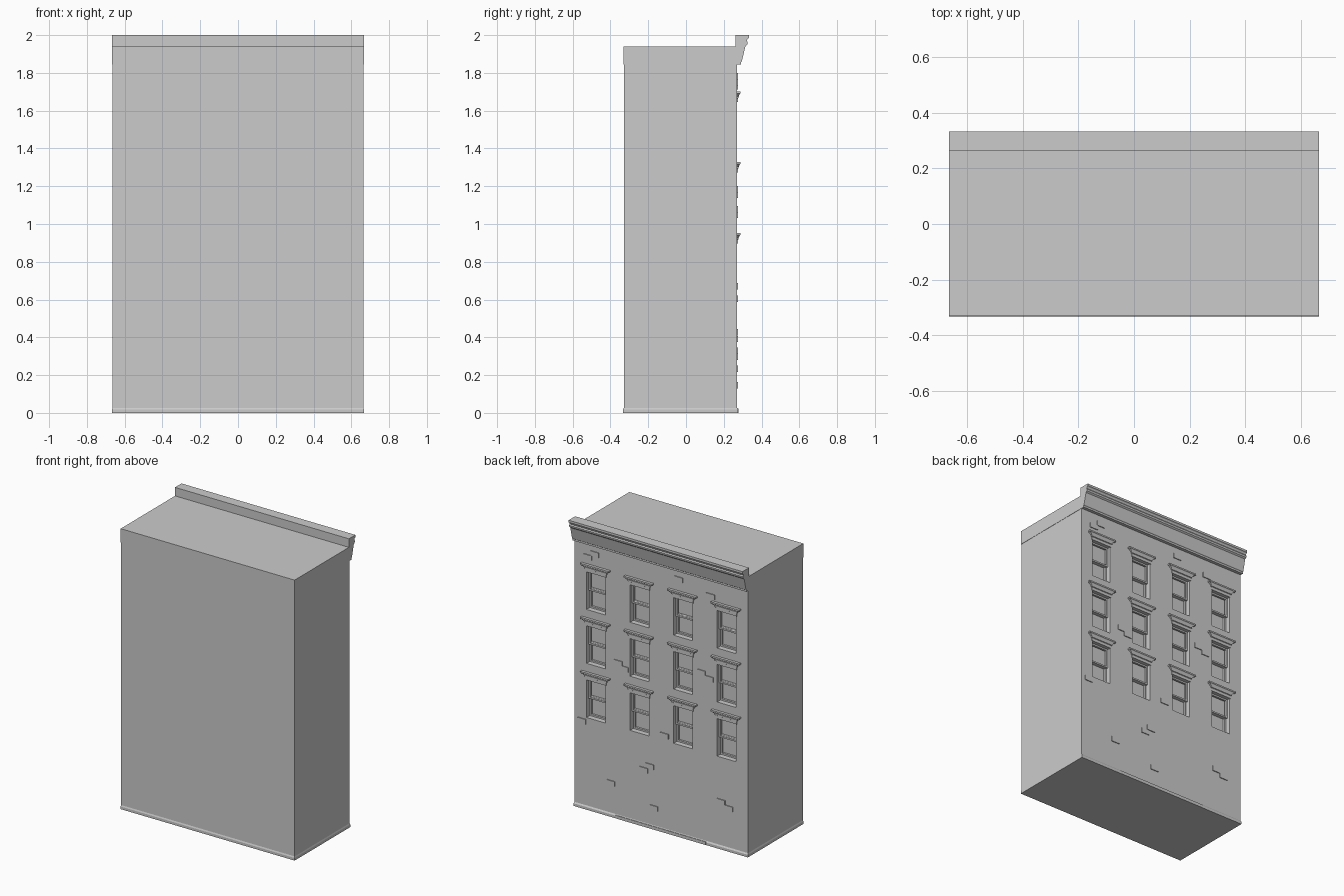
import bpy, bmesh

if "Cube" in bpy.data.objects:
    bpy.data.objects.remove(bpy.data.objects["Cube"])

FACE = 0.27                      # y of the decorated facade
COLS = [-0.5, -0.167, 0.167, 0.5]
SILLS = [0.635, 1.01, 1.383]     # bottom of each window row
W, H = 0.145, 0.262              # window opening


def add_object(name, bm):
    bmesh.ops.recalc_face_normals(bm, faces=bm.faces)
    mesh = bpy.data.meshes.new(name)
    bm.to_mesh(mesh)
    bm.free()
    obj = bpy.data.objects.new(name, mesh)
    bpy.context.collection.objects.link(obj)
    return obj


def loft(bm, rings):
    # stacked rectangles (x0, x1, y0, y1, z), capped at both ends
    loops = []
    for x0, x1, y0, y1, z in rings:
        loops.append([bm.verts.new(p) for p in
                      ((x0, y0, z), (x1, y0, z), (x1, y1, z), (x0, y1, z))])
    for a, b in zip(loops, loops[1:]):
        for i in range(4):
            j = (i + 1) % 4
            bm.faces.new((a[i], a[j], b[j], b[i]))
    bm.faces.new(loops[0][::-1])
    bm.faces.new(loops[-1])


def box(bm, x0, x1, y0, y1, z0, z1):
    loft(bm, [(x0, x1, y0, y1, z0), (x0, x1, y0, y1, z1)])


# main block with window openings
bm = bmesh.new()
box(bm, -0.664, 0.664, -0.329, FACE, 0, 1.94)
body = add_object("building_body", bm)

bm = bmesh.new()
for x in COLS:
    for z in SILLS:
        box(bm, x - W / 2, x + W / 2, FACE - 0.05, FACE + 0.05, z, z + H)
cutter = add_object("window_cutter", bm)
cutter.hide_render = True
cutter.hide_viewport = True
cut = body.modifiers.new("window_openings", 'BOOLEAN')
cut.operation = 'DIFFERENCE'
cut.solver = 'EXACT'
cut.object = cutter

# slightly wider band under the roof
bm = bmesh.new()
box(bm, -0.666, 0.666, -0.332, FACE, 1.845, 1.941)
add_object("roof_band", bm)

# plinth with sloped top, plus door threshold
bm = bmesh.new()
loft(bm, [(-0.667, 0.667, -0.333, FACE + 0.006, 0),
          (-0.667, 0.667, -0.333, FACE + 0.006, 0.018),
          (-0.664, 0.664, -0.329, FACE, 0.027)])
add_object("plinth", bm)
bm = bmesh.new()
box(bm, -0.345, 0.345, FACE - 0.01, FACE + 0.007, 0, 0.022)
add_object("threshold", bm)

# cornice: profile swept along x
profile = [(0.262, 1.92), (0.262, 2.0), (0.333, 2.0), (0.333, 1.985),
           (0.326, 1.98), (0.322, 1.97), (0.327, 1.962), (0.325, 1.95),
           (0.315, 1.942), (0.312, 1.93), (0.296, 1.862), (0.292, 1.858),
           (0.292, 1.845), (0.262, 1.845)]
bm = bmesh.new()
face = bm.faces.new([bm.verts.new((-0.666, y, z)) for y, z in profile])
ext = bmesh.ops.extrude_face_region(bm, geom=[face], use_keep_orig=True)
new_verts = [g for g in ext["geom"] if isinstance(g, bmesh.types.BMVert)]
bmesh.ops.translate(bm, verts=new_verts, vec=(1.332, 0, 0))
add_object("cornice", bm)

# flared hood moulding above each window: (half width, projection, height)
hood = [(0.080, 0.004, 0.000), (0.080, 0.004, 0.020), (0.086, 0.009, 0.023),
        (0.086, 0.009, 0.030), (0.100, 0.014, 0.042), (0.109, 0.019, 0.046),
        (0.109, 0.019, 0.056)]
bm = bmesh.new()
for x in COLS:
    for z in SILLS:
        loft(bm, [(x - hw, x + hw, FACE - 0.005, FACE + p, z + H + h)
                  for hw, p, h in hood])
add_object("window_hoods", bm)


def sash(bm, x, hw, y, z0, z1, t=0.011, d=0.014):
    # rectangular sash frame, front at y
    box(bm, x - hw, x - hw + t, y - d, y, z0, z1)
    box(bm, x + hw - t, x + hw, y - d, y, z0, z1)
    box(bm, x - hw + t, x + hw - t, y - d, y, z0, z0 + t)
    box(bm, x - hw + t, x + hw - t, y - d, y, z1 - t, z1)


# double-hung sashes, sitting in the recess
bm = bmesh.new()
for x in COLS:
    for z in SILLS:
        mid = z + H / 2
        sash(bm, x, W / 2, FACE - 0.022, mid - 0.006, z + H)
        sash(bm, x, W / 2, FACE - 0.036, z, mid + 0.006)
add_object("window_sashes", bm)

# raised bricks: (left x, top z)
bricks = [(0.476, 1.80), (0.532, 1.766), (-0.165, 1.798), (-0.41, 1.747),
          (0.298, 1.096), (0.25, 1.067), (-0.34, 1.20), (-0.40, 1.172),
          (0.575, 0.622), (-0.057, 0.687), (0.057, 0.445), (0.103, 0.408),
          (0.354, 0.25), (0.026, 0.164), (-0.49, 0.345), (-0.55, 0.315)]
bm = bmesh.new()
for x, z in bricks:
    box(bm, x, x + 0.062, FACE - 0.004, FACE + 0.006, z - 0.034, z)
add_object("raised_bricks", bm)
